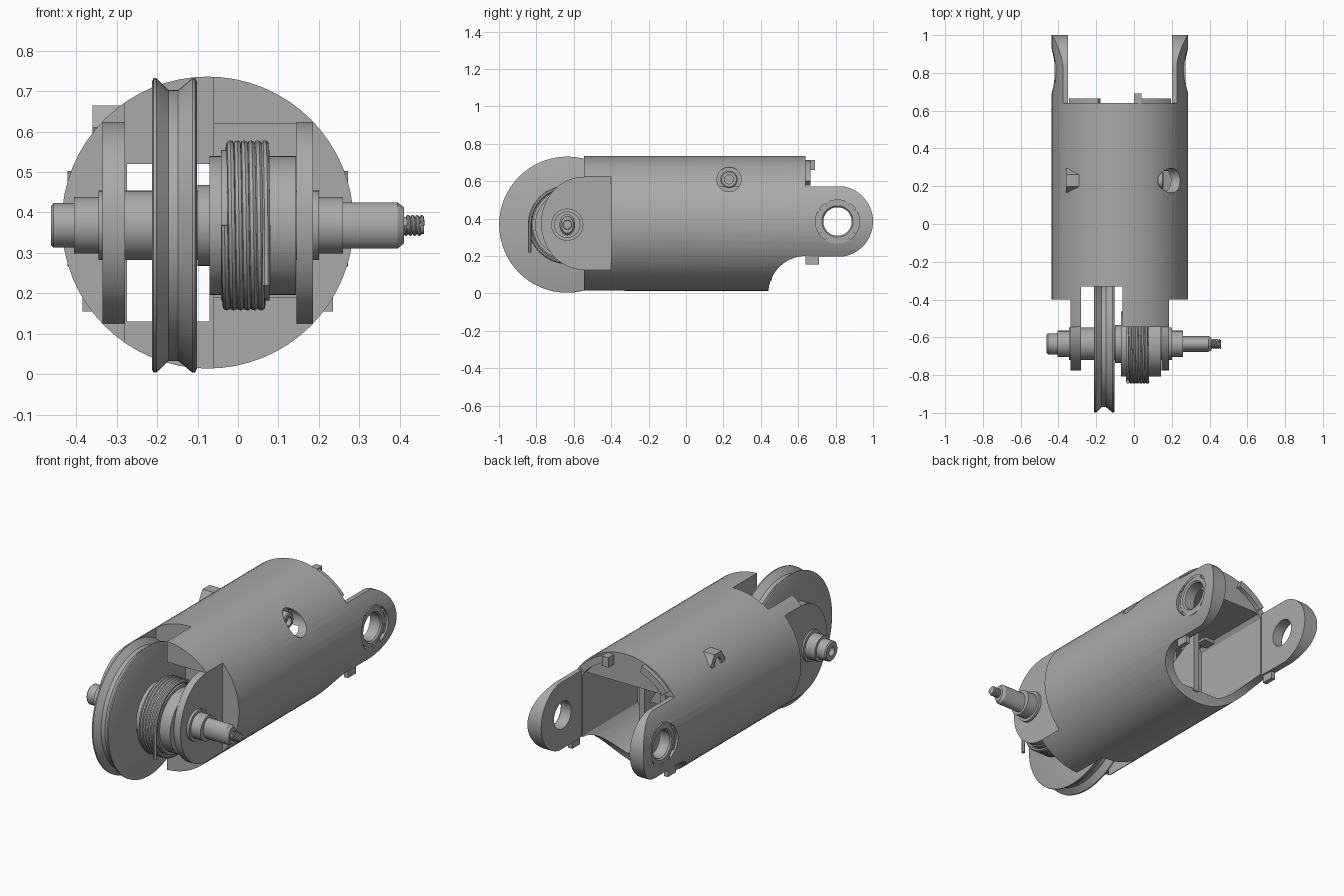
import bpy, bmesh
from math import sin, cos, pi, radians

if "Cube" in bpy.data.objects:
    bpy.data.objects.remove(bpy.data.objects["Cube"])

metal = bpy.data.materials.new("satin_grey_metal")
metal.use_nodes = True
GREY = (0.4, 0.4, 0.4, 1)
metal.diffuse_color = GREY
metal.node_tree.nodes["Principled BSDF"].inputs["Base Color"].default_value = GREY

parts = []
BODY = (-0.075, 0.375)      # x, z of the housing axis
AXLE = (-0.635, 0.368)      # y, z of the axle
LUG = (0.81, 0.385)         # y, z of the rear eyes
SCREW = (0.23, 0.61)        # y, z of the cross screw


def add(name, bm):
    bmesh.ops.recalc_face_normals(bm, faces=bm.faces[:])
    mesh = bpy.data.meshes.new(name)
    bm.to_mesh(mesh)
    bm.free()
    obj = bpy.data.objects.new(name, mesh)
    bpy.context.collection.objects.link(obj)
    parts.append(obj)
    return obj


def box(name, x, y, z):
    bm = bmesh.new()
    bmesh.ops.create_cube(bm, size=1)
    for v in bm.verts:
        v.co = [(lo + hi) / 2 + c * (hi - lo) for c, (lo, hi) in zip(v.co, (x, y, z))]
    return add(name, bm)


def place(axis, d, u, v):
    return (d, u, v) if axis == "x" else (u, d, v)


def lathe(name, axis, c, profile, n=48, hollow=False, flat=1):
    """Spin (distance, radius) points round an axis; hollow joins last to first."""
    bm = bmesh.new()
    rings = [[bm.verts.new(place(axis, d, c[0] + flat * r * cos(2 * pi * i / n),
                                 c[1] + r * sin(2 * pi * i / n))) for i in range(n)]
             for d, r in profile]
    pairs = list(zip(rings, rings[1:]))
    if hollow:
        pairs.append((rings[-1], rings[0]))
    else:
        bm.faces.new(rings[0])
        bm.faces.new(rings[-1])
    for a, b in pairs:
        for i in range(n):
            j = (i + 1) % n
            bm.faces.new((a[i], a[j], b[j], b[i]))
    return add(name, bm)


def rod(name, axis, c, d0, d1, r, n=48):
    return lathe(name, axis, c, [(d0, r), (d1, r)], n)


def sector(name, axis, c, r0, r1, a0, a1, d0, d1, n=10):
    """Curved bar between two radii and two angles."""
    bm = bmesh.new()
    rows = []
    for i in range(n + 1):
        a = radians(a0 + (a1 - a0) * i / n)
        rows.append([bm.verts.new(place(axis, d, c[0] + r * cos(a), c[1] + r * sin(a)))
                     for d, r in ((d0, r0), (d0, r1), (d1, r1), (d1, r0))])
    for a, b in zip(rows, rows[1:]):
        for k in range(4):
            m = (k + 1) % 4
            bm.faces.new((a[k], a[m], b[m], b[k]))
    bm.faces.new(rows[0])
    bm.faces.new(rows[-1])
    return add(name, bm)


def cut(target, cutter, operation="DIFFERENCE"):
    mod = target.modifiers.new("cut", "BOOLEAN")
    mod.operation, mod.solver, mod.object = operation, "EXACT", cutter
    bpy.context.view_layer.objects.active = target
    bpy.ops.object.modifier_apply(modifier=mod.name)
    parts.remove(cutter)
    bpy.data.objects.remove(cutter)


def coil(name, x0, x1, turns, radius, wire, tail=None):
    """Round wire wound about the axle line."""
    steps = int(turns * 32)
    pts = []
    for i in range(steps + 1):
        a = pi + 2 * pi * turns * (i / steps - 1)
        pts.append((x0 + (x1 - x0) * i / steps, AXLE[0] + radius * cos(a), AXLE[1] + radius * sin(a)))
    if tail:
        pts.append(tail)
    curve = bpy.data.curves.new(name, "CURVE")
    curve.dimensions = "3D"
    curve.bevel_depth, curve.bevel_resolution, curve.use_fill_caps = wire, 2, True
    spline = curve.splines.new("POLY")
    spline.points.add(len(pts) - 1)
    for p, co in zip(spline.points, pts):
        p.co = (*co, 1)
    obj = bpy.data.objects.new(name, curve)
    bpy.context.collection.objects.link(obj)
    bpy.ops.object.select_all(action="DESELECT")
    obj.select_set(True)
    bpy.context.view_layer.objects.active = obj
    bpy.ops.object.convert(target="MESH")
    parts.append(bpy.context.view_layer.objects.active)


# Housing: a long round bar, cut down step by step
body = rod("housing", "y", BODY, -0.545, 1.0, 0.361, 64)
ALL = (-0.5, 1.5)
for x, y, z in (
        ((0.185, 0.6), (-0.9, -0.40), ALL),             # front side flats
        ((-0.8, -0.335), (-0.9, -0.40), ALL),
        ((-0.28, -0.06), (-0.9, -0.33), ALL),           # pulley slot
        ((-0.07, 0.145), (-0.9, -0.38), (0.19, 0.62)),  # spring bay
        ((-0.275, -0.07), (-0.9, 1.5), (0.13, 0.52)),   # through passage
        ((-0.35, 0.20), (0.64, 1.5), ALL),              # gap between lugs
        ((-0.8, 0.6), (0.64, 1.5), (0.573, 1.5)),       # above lugs
        ((-0.8, 0.6), (0.64, 1.5), (-0.5, 0.197))):     # below lugs
    cut(body, box("cutter", x, y, z))

# Rear cavity following the round shell
cavity = box("cutter", (-0.345, 0.195), (0.15, 0.7), (0.08, 0.57))
cut(cavity, rod("cutter", "y", BODY, 0, 0.9, 0.32), "INTERSECT")
cut(body, cavity)

# Rounded lug ends, concave underside, eyes and screw pocket
ends = box("cutter", (-0.8, 0.6), (LUG[0], 1.5), ALL)
cut(ends, rod("cutter", "x", LUG, -0.9, 0.7, 0.19, 64))
cut(body, ends)
cut(body, rod("cutter", "x", (0.64, 0.0), -0.8, 0.6, 0.2, 64))
cut(body, rod("cutter", "x", LUG, -0.8, 0.6, 0.104))
cut(body, rod("cutter", "x", LUG, 0.262, 0.6, 0.118))
cut(body, rod("cutter", "x", LUG, -0.8, -0.412, 0.118))
cut(body, rod("cutter", "x", SCREW, 0.11, 0.6, 0.065))

# Front ears holding the axle
for name, x0, x1 in (("left_ear", 0.145, 0.185), ("right_ear", -0.335, -0.28)):
    bm = bmesh.new()
    outline = [(-0.545 - 0.23 * cos(a), 0.375 + 0.249 * sin(a))
               for a in [radians(-90 + 6 * i) for i in range(31)]]
    face = bm.faces.new([bm.verts.new((x0, y, z)) for y, z in outline])
    new = bmesh.ops.extrude_face_region(bm, geom=[face])["geom"]
    bmesh.ops.translate(bm, vec=(x1 - x0, 0, 0),
                        verts=[v for v in new if isinstance(v, bmesh.types.BMVert)])
    add(name, bm)

# Eye bushings with retaining clips and lower tabs, mirrored about the housing axis
for side, s in (("left", 1), ("right", -1)):
    def mx(d):
        return BODY[0] + s * d
    lathe(side + "_bushing", "x", LUG,
          [(mx(0.275), 0.076), (mx(0.275), 0.105), (mx(0.345), 0.105),
           (mx(0.345), 0.084), (mx(0.337), 0.076)], hollow=True)
    for k in range(4):
        sector(side + "_clip", "x", LUG, 0.104, 0.118, 90 * k - 35, 90 * k + 35,
               mx(0.33), mx(0.347))
    box(side + "_tab", sorted((mx(0.285), mx(0.31))), (0.64, 0.71), (0.155, 0.23))

# Raised stops along the rear top edge
sector("right_rear_stop", "y", BODY, 0.315, 0.353, 109, 140, 0.62, 0.665)
sector("left_rear_stop", "y", BODY, 0.315, 0.353, 40, 71, 0.62, 0.665)
box("rear_key", (0.0, 0.04), (0.62, 0.69), (0.66, 0.715))

# Divider inside the rear cavity
divider = box("cavity_divider", (-0.065, -0.03), (0.14, 0.46), (0.07, 0.58))
cut(divider, rod("cutter", "x", (0.32, 0.38), -0.3, 0.3, 0.09, 3))

# Cross screw head and nut
lathe("screw_head", "x", SCREW, [(0.10, 0.046), (0.15, 0.046), (0.155, 0.04),
                                 (0.155, 0.024), (0.13, 0.024)], 32)
lathe("hex_nut", "x", SCREW, [(-0.27, 0.063), (-0.36, 0.063), (-0.36, 0.03),
                              (-0.33, 0.03)], 6)

# Grooved pulley
lathe("pulley", "x", AXLE,
      [(-0.213, 0.05), (-0.213, 0.355), (-0.209, 0.364), (-0.202, 0.364), (-0.172, 0.335),
       (-0.148, 0.335), (-0.113, 0.364), (-0.106, 0.364), (-0.102, 0.355), (-0.102, 0.05)],
      64, hollow=True)

# Stepped axle with a socket at its right end
lathe("axle", "x", AXLE,
      [(-0.435, 0.024), (-0.462, 0.024), (-0.462, 0.049), (-0.456, 0.055), (-0.405, 0.055),
       (-0.405, 0.07), (-0.345, 0.07), (-0.345, 0.086), (-0.1, 0.086), (-0.1, 0.1),
       (-0.05, 0.1), (-0.05, 0.086), (0.2, 0.086), (0.2, 0.07), (0.26, 0.07)])
lathe("axle_stub", "x", AXLE, [(0.25, 0.057), (0.395, 0.057), (0.41, 0.045)], flat=0.73)
rod("threaded_tip", "x", AXLE, 0.4, 0.46, 0.021, 24)
coil("tip_thread", 0.412, 0.457, 4, 0.021, 0.005)

# Spring drum and return spring
lathe("spring_drum", "x", AXLE, [(-0.07, 0.172), (-0.042, 0.172), (-0.042, 0.186),
                                 (0.078, 0.186), (0.078, 0.172), (0.143, 0.172)])
coil("return_spring", -0.032, 0.07, 6, 0.2, 0.0105, (0.07, AXLE[0] - 0.2, 0.22))

# Shared finish
for obj in parts:
    obj.data.materials.clear()
    obj.data.materials.append(metal)
    for poly in obj.data.polygons:
        poly.material_index = 0
bpy.ops.object.select_all(action="DESELECT")
for obj in parts:
    obj.select_set(True)
bpy.context.view_layer.objects.active = body
bpy.ops.object.shade_smooth_by_angle(angle=radians(30))
